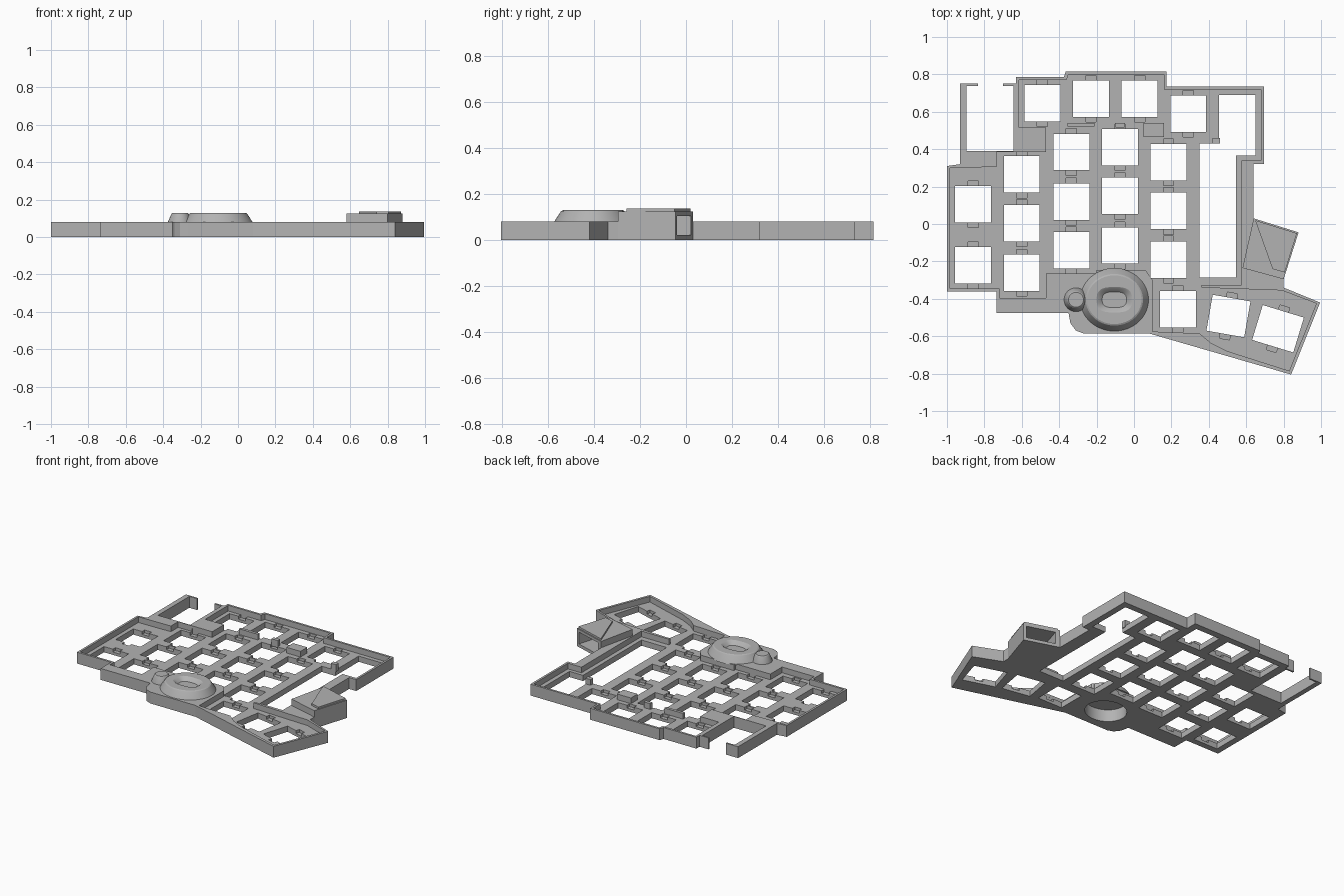
import bpy, bmesh, math
from mathutils import Matrix, Vector

cube = bpy.data.objects.get("Cube")
if cube:
    bpy.data.objects.remove(cube, do_unlink=True)

grey = bpy.data.materials.new("matte grey")
grey.use_nodes = True
grey.diffuse_color = (0.45, 0.45, 0.45, 1)
grey.node_tree.nodes["Principled BSDF"].inputs["Base Color"].default_value = grey.diffuse_color

RIM, PLATE = 0.08, 0.04


def add_prism(bm, pts, z0, z1):
    low = [bm.verts.new((x, y, z0)) for x, y in pts]
    high = [bm.verts.new((x, y, z1)) for x, y in pts]
    bm.faces.new(low)
    bm.faces.new(high)
    for i in range(len(pts)):
        j = (i + 1) % len(pts)
        bm.faces.new((low[i], low[j], high[j], high[i]))


def finish(bm, name):
    bmesh.ops.recalc_face_normals(bm, faces=bm.faces)
    mesh = bpy.data.meshes.new(name)
    bm.to_mesh(mesh)
    bm.free()
    obj = bpy.data.objects.new(name, mesh)
    mesh.materials.append(grey)
    bpy.context.collection.objects.link(obj)
    return obj


def prisms(name, outlines, z0, z1):
    bm = bmesh.new()
    for pts in outlines:
        add_prism(bm, pts, z0, z1)
    return finish(bm, name)


def rect(cx, cy, w, h, deg=0):
    turn = Matrix.Rotation(math.radians(deg), 2)
    corners = [(-w, -h), (w, -h), (w, h), (-w, h)]
    return [tuple(Vector((cx, cy)) + turn @ Vector(c) / 2) for c in corners]


def box(x0, x1, y0, y1):
    return [(x0, y0), (x1, y0), (x1, y1), (x0, y1)]


def ring(cx, cy, rx, ry, power=1.0, n=64):
    pts = []
    for i in range(n):
        c, s = math.cos(math.tau * i / n), math.sin(math.tau * i / n)
        pts.append((cx + rx * math.copysign(abs(c) ** power, c),
                    cy + ry * math.copysign(abs(s) ** power, s)))
    return pts


def cut(obj, cutters):
    for c in cutters:
        mod = obj.modifiers.new("cut", "BOOLEAN")
        mod.operation, mod.solver, mod.object = "DIFFERENCE", "EXACT", c
        c.hide_render = True
    graph = bpy.context.evaluated_depsgraph_get()
    mesh = bpy.data.meshes.new_from_object(obj.evaluated_get(graph))
    obj.modifiers.clear()
    obj.data = mesh
    for c in cutters:
        bpy.data.objects.remove(c, do_unlink=True)


def loft(name, cx, cy, rings):
    bm = bmesh.new()
    loops = [[bm.verts.new((x, y, z)) for x, y in ring(cx, cy, rx, ry, p)]
             for rx, ry, z, p in rings]
    bm.faces.new(loops[0])
    bm.faces.new(loops[-1])
    for a, b in zip(loops, loops[1:]):
        for i in range(len(a)):
            j = (i + 1) % len(a)
            bm.faces.new((a[i], a[j], b[j], b[i]))
    obj = finish(bm, name)
    bpy.ops.object.select_all(action="DESELECT")
    bpy.context.view_layer.objects.active = obj
    obj.select_set(True)
    bpy.ops.object.shade_smooth_by_angle(angle=math.radians(25))
    return obj


# Case body and the shallow tray inside its rim
outline = [(-1, -.36), (-.735, -.36), (-.735, -.475), (-.35, -.475), (-.34, -.53),
           (-.31, -.57), (-.27, -.585), (.08, -.585), (.84, -.805), (.995, -.42),
           (.80, -.34), (.80, -.29), (.64, -.2), (.64, .32), (.695, .32), (.695, .735),
           (.175, .735), (.175, .815), (-.365, .815), (-.375, .785), (-.63, .785),
           (-.63, .75), (-.93, .75), (-.93, .32), (-1, .31)]
tray = [(-.985, -.345), (-.72, -.345), (-.72, -.395), (-.47, -.395), (-.47, -.265),
        (-.2, -.265), (-.2, -.245), (.06, -.245), (.1, -.3), (.1, -.575), (.35, -.585),
        (.41, -.635), (.5, -.68), (.83, -.785), (.975, -.425), (.79, -.355), (.36, -.34),
        (.36, -.325), (.575, -.325), (.575, .34), (.68, .34), (.68, .72), (.16, .72),
        (.16, .8), (-.35, .8), (-.36, .77), (-.615, .77), (-.615, .515), (-.47, .515),
        (-.47, .385), (-.735, .385), (-.735, .305), (-.985, .3)]
case = prisms("case_body", [outline], 0, RIM)

# Key positions: column x, row heights
columns = [(-.86, (.105, -.22)), (-.6, (.265, .005, -.26)), (-.335, (.385, .12, -.14)),
           (-.075, (.41, .15, -.115)), (.185, (.33, .07, -.19)), (-.49, (.645,)),
           (-.23, (.67,)), (.03, (.67,)), (.29, (.59,)), (.235, (-.455,))]
keys = [(x, y, .192, 0) for x, rows in columns for y in rows]
keys += [(.505, -.492, .205, -10), (.77, -.56, .23, -17)]
key_holes = prisms("key_cutter", [rect(x, y, w, .195, a) for x, y, w, a in keys], -.1, .2)
clip_slots = prisms("clip_cutter", [rect(x, y, .055, .25, a) for x, y, w, a in keys], .02, .06)
tray_cut = prisms("tray_cutter", [tray], PLATE, .2)

# Board bay, its cable gap, and the long opening beside the keys
bay = [(-.895, .39), (-.645, .39), (-.645, .738), (-.70, .738), (-.70, .85),
       (-.835, .85), (-.835, .738), (-.895, .738)]
slot = [(.35, -.285), (.545, -.285), (.545, .365), (.65, .365), (.65, .69),
        (.455, .69), (.455, .43), (.35, .43)]
openings = prisms("opening_cutter", [bay, slot, ring(-.105, -.405, .148, .133)], -.1, .2)
cut(case, [tray_cut, clip_slots, key_holes, openings])

# Raised blocks standing on the plate
prisms("support_blocks", [box(.05, .16, .465, .54), box(-.355, -.21, .52, .54),
                          box(-.1, -.05, .515, .54), box(.42, .46, .43, .46)],
       PLATE - .01, RIM)

# Dial housing with a hollow underside and a dished top
loft("dial_housing", -.105, -.405, [
    (.14, .125, .085, 1), (.14, .125, 0, 1), (.158, .145, 0, 1), (.158, .145, .07, 1),
    (.185, .17, .075, 1), (.18, .165, .085, 1), (.153, .138, .126, 1), (.145, .13, .13, 1),
    (.095, .068, .13, .7), (.085, .06, .125, .7), (.065, .042, .105, .7)])
loft("dial_lobe", -.31, -.405, [
    (.065, .065, .07, 1), (.063, .063, .085, 1), (.045, .045, .126, 1), (.04, .04, .13, 1)])

# Cable port module on the side
shell = [(.64, .03), (.88, -.045), (.80, -.295), (.58, -.235)]
port = prisms("port_module", [shell], 0, .125)
port_cut = prisms("port_cutter", [rect(.762, -.02, .2, .3, -17)], .022, .105)
cut(port, [port_cut])
centre = Vector((.75, -.11))
lid = [tuple(centre + (Vector(p) - centre) * .93) for p in
       [(.64, .03), (.88, -.045), (.81, -.27), (.74, -.25)]]
prisms("port_lid", [lid], .12, .138)
